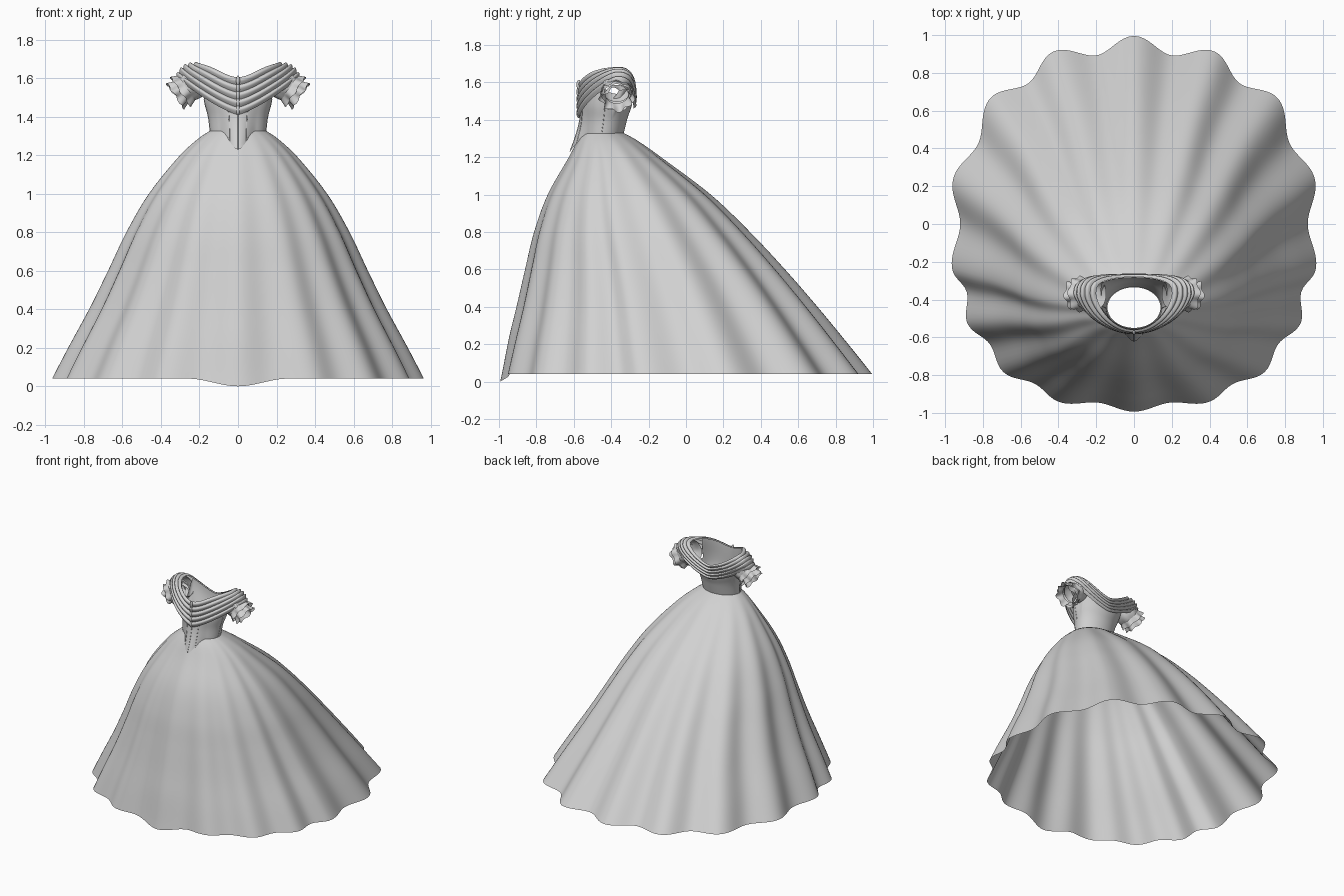
import bpy, bmesh, math
from math import sin, cos, pi
from mathutils import Vector

cube = bpy.data.objects.get("Cube")
if cube:
    bpy.data.objects.remove(cube)


def material(name, value):
    mat = bpy.data.materials.new(name)
    mat.use_nodes = True
    color = (value, value, value, 1)
    mat.diffuse_color = color
    mat.node_tree.nodes["Principled BSDF"].inputs["Base Color"].default_value = color
    return mat


FABRIC = material("pale grey fabric", 0.64)


def lerp(a, b, f):
    return a + (b - a) * f


def smooth(f):
    f = min(max(f, 0), 1)
    return f * f * (3 - 2 * f)


def table(rows, x):
    """Smooth (Hermite) interpolation in rows of (x, value, value...)."""
    i = 0
    while i < len(rows) - 2 and x > rows[i + 1][0]:
        i += 1
    a, b = rows[i], rows[i + 1]
    p, n = rows[max(i - 1, 0)], rows[min(i + 2, len(rows) - 1)]
    h = b[0] - a[0]
    f = (x - a[0]) / h
    out = []
    for k in range(1, len(a)):
        ma = (b[k] - p[k]) / (b[0] - p[0]) * h
        mb = (n[k] - a[k]) / (n[0] - a[0]) * h
        out.append((2*f**3 - 3*f*f + 1) * a[k] + (f**3 - 2*f*f + f) * ma
                   + (3*f*f - 2*f**3) * b[k] + (f**3 - f*f) * mb)
    return out


def finish(ob, angle=50):
    ob.data.materials.append(FABRIC)
    bpy.ops.object.select_all(action="DESELECT")
    ob.select_set(True)
    bpy.context.view_layer.objects.active = ob
    bpy.ops.object.shade_smooth_by_angle(angle=math.radians(angle))


def loft(name, point, around, rows, angle=50):
    """Closed-ring surface from point(t, v): t runs round, v runs along."""
    bm = bmesh.new()
    grid = [[bm.verts.new(point(2 * pi * i / around, j / rows)) for i in range(around)]
            for j in range(rows + 1)]
    for a, b in zip(grid, grid[1:]):
        for i in range(around):
            k = (i + 1) % around
            bm.faces.new((a[i], a[k], b[k], b[i]))
    bmesh.ops.recalc_face_normals(bm, faces=bm.faces)
    mesh = bpy.data.meshes.new(name)
    bm.to_mesh(mesh)
    bm.free()
    ob = bpy.data.objects.new(name, mesh)
    bpy.context.collection.objects.link(ob)
    finish(ob, angle)


# Skirt: drop from waist, half width, front y, back y
SKIRT = [(0, .14, -.55, -.335), (.04, .202, -.578, -.262), (.13, .302, -.625, -.137),
         (.33, .463, -.735, .122), (.53, .578, -.805, .325), (.73, .67, -.85, .505),
         (.93, .765, -.893, .672), (1.13, .87, -.94, .83), (1.29, .95, -.975, .953)]
# Fold crests in degrees from the front, one half
CRESTS = [0, 23, 42, 60, 77, 104, 131, 155, 180]


def fold(t):
    deg = abs(math.degrees(math.atan2(sin(t), cos(t))))
    for a, b in zip(CRESTS, CRESTS[1:]):
        if deg <= b:
            return cos(2 * pi * (deg - a) / (b - a))
    return 1


def skirt_point(t, v):
    drop = 1.29 * v
    w, front, back = table(SKIRT, drop)
    mid, half = (front + back) / 2, (back - front) / 2
    depth = lerp(.018, .042, (1 - cos(t)) / 2) * v
    r = 1 + depth * fold(t) / max(w, .3)
    corner = 1 + v * sin(2 * t) ** 2 * (.06 if cos(t) > 0 else .025)
    x, y = w * sin(t) * r * corner, mid - half * cos(t) * r * corner
    dip = .04 * smooth(1 - abs(x) / .26) * smooth((v - .8) / .2) if cos(t) > 0 else 0
    return x, y, 1.33 - drop - dip


loft("skirt", skirt_point, 256, 40, 80)


# Off-shoulder neckline: upper and lower edges of the drape
def drape_edge(t, lower):
    s, c, front = abs(sin(t)), abs(cos(t)), cos(t) > 0
    w = .32 if lower else .20
    if front:
        y = -.37 - (.2 * c ** 1.7 if lower else .19 * c ** 1.3)
        z = lerp(1.41, 1.60, s ** 1.3) if lower else lerp(1.605, 1.672, smooth(s))
    else:
        y = -.37 + .09 * c ** .6
        z = lerp(1.46, 1.60, s ** 1.5) if lower else lerp(1.57, 1.672, s ** 1.5)
    return Vector((w * sin(t), y, z))


# Bodice: height, half width, front y, back y
BODICE = [(1.32, .145, -.553, -.335), (1.40, .155, -.55, -.315),
          (1.48, .175, -.555, -.295), (1.70, .20, -.565, -.28)]


def bodice_point(t, v):
    basque = smooth(1 - abs(.145 * sin(t)) / .095) if cos(t) > 0 else 0
    rim = drape_edge(t, False)
    armhole = smooth((abs(sin(t)) - .86) / .12)
    z = lerp(1.325, lerp(rim.z - .006, 1.51, armhole), v)
    w, front, back = table(BODICE, z)
    mid, half = (front + back) / 2, (back - front) / 2
    hang = basque * (1 - v) ** 3
    tuck = smooth((v - .35) / .65) * (1 - armhole)
    x = lerp(w * sin(t), rim.x * .98, tuck)
    y = lerp(mid - half * cos(t), lerp(-.37, rim.y, .98), tuck)
    return x, y - .068 * hang, z - .095 * hang


loft("bodice", bodice_point, 128, 24)


# Pleated drape
def drape_point(t, v):
    a, b = drape_edge(t, False), drape_edge(t, True)
    along = drape_edge(t + .01, False) + drape_edge(t + .01, True) \
        - drape_edge(t - .01, False) - drape_edge(t - .01, True)
    out = (b - a).cross(along).normalized()
    if out.dot(Vector((sin(t), -cos(t), .5))) < 0:
        out = -out
    saw = (v * 5) % 1 if v < 1 else 1
    pleat = .013 * sin(pi * saw ** .7)
    bulge = (.004 + .022 * sin(t) ** 2) * sin(pi * v)
    return a.lerp(b, v) + out * (pleat + bulge)


loft("shoulder_drape", drape_point, 128, 40)


# Puff sleeves ending in layered ruffles
AXIS, UP, ACROSS = Vector((.82, 0, -.57)), Vector((.57, 0, .82)), Vector((0, 1, 0))


def tube(name, sign, profile, folds, wave, rows, phase=0):
    start = Vector((.19, -.37, 1.60))

    def point(t, v):
        s, r = table(profile, v)
        r += wave * v * cos(folds * t + phase)
        s += wave * .5 * v * sin(folds * t + phase)
        p = start + AXIS * s + UP * (r * cos(t)) + ACROSS * (r * 1.02 * sin(t))
        return p.x * sign, p.y, p.z
    loft(name, point, 72, rows, 35)


for sign, label in ((1, "left"), (-1, "right")):
    tube(label + "_sleeve", sign, [(0, .0, .075), (.5, .06, .083), (1, .12, .07)], 7, .003, 10)
    tube(label + "_ruffle_outer", sign, [(0, .075, .072), (.5, .10, .08), (1, .13, .09)], 7, .008, 6)
    tube(label + "_ruffle_inner", sign, [(0, .11, .06), (.5, .135, .066), (1, .165, .074)], 6, .01, 6, 1.3)


# Slim gathers down the centre front
for i in range(5):
    bpy.ops.mesh.primitive_uv_sphere_add(segments=12, ring_count=8, location=(0, -.574, 1.435 + .038 * i))
    gather = bpy.context.object
    gather.name = "front_gather_%d" % (i + 1)
    gather.scale = (.01, .012, .026)
    finish(gather)


# Raised seams on the bodice
def seam(name, t, top):
    curve = bpy.data.curves.new(name, "CURVE")
    curve.dimensions = "3D"
    curve.bevel_depth = .002
    spline = curve.splines.new("POLY")
    spline.points.add(12)
    for i, p in enumerate(spline.points):
        p.co = (*bodice_point(t, top * i / 12), 1)
    ob = bpy.data.objects.new(name, curve)
    bpy.context.collection.objects.link(ob)
    curve.materials.append(FABRIC)


seam("seam_centre", 0, .5)
for sign, label in ((1, "left"), (-1, "right")):
    seam(label + "_seam_front", sign * .3, .5)
    seam(label + "_seam_side", sign * 1.5, .9)
